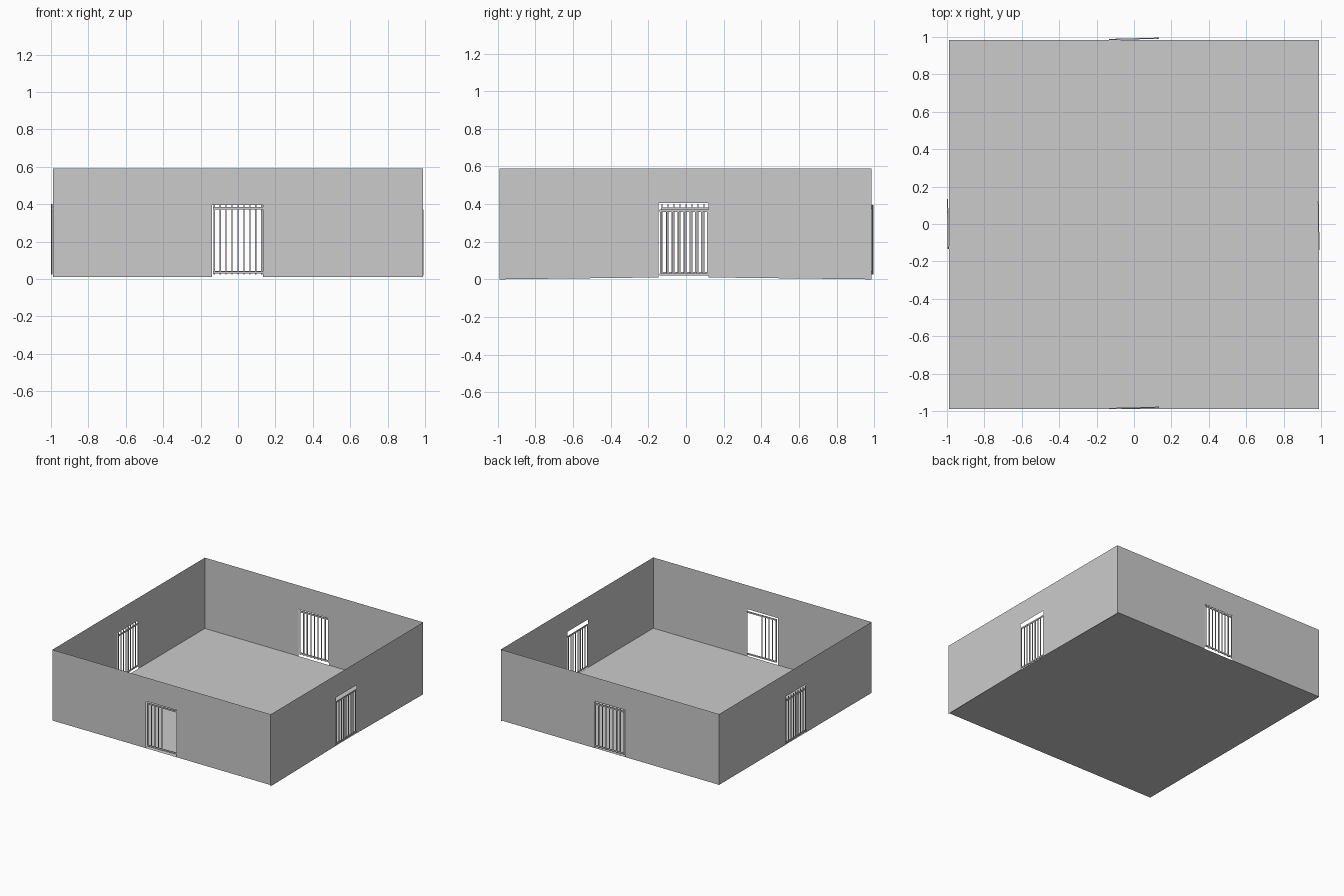
import bpy, bmesh, math
from mathutils import Matrix, Vector

if "Cube" in bpy.data.objects:
    bpy.data.objects.remove(bpy.data.objects["Cube"])

X0, X1, Y0, Y1 = -0.99, 0.99, -0.99, 0.985   # enclosure footprint
Z0, Z1 = 0.01, 0.59                          # floor level and wall top


def finish(bm, name):
    mesh = bpy.data.meshes.new(name)
    bm.to_mesh(mesh)
    bm.free()
    obj = bpy.data.objects.new(name, mesh)
    bpy.context.collection.objects.link(obj)
    return obj


def sheet(name, outline, place):
    # thin flat panel from an outline of (along, height)
    bm = bmesh.new()
    bm.faces.new([bm.verts.new(place(u, z)) for u, z in outline])
    return finish(bm, name)


def wall(name, a, b, lo, hi, top, foot, place):
    # wall with a doorway notched up from its foot
    sheet(name, [(a, foot), (lo, Z0), (lo, top), (hi, top), (hi, Z0),
                 (b, foot), (b, Z1), (a, Z1)], place)


def gate(name, center, angle, width, rails, bars, count, part=1.0):
    # two horizontal rails carrying evenly spaced upright bars
    bm = bmesh.new()
    turn = Matrix.Rotation(angle, 4, 'Z')

    def box(x, z, sx, sy, sz):
        m = Matrix.Translation(Vector(center)) @ turn @ Matrix.Translation((x, 0, z)) \
            @ Matrix.Diagonal((sx, sy, sz, 1))
        bmesh.ops.create_cube(bm, size=1, matrix=m)

    for z in rails:
        box(0, z, width, 0.006, 0.012)
    low, high = bars
    for i in range(count):
        x = -width / 2 + 0.005 + (width - 0.01) * part * i / (count - 1)
        box(x, (low + high) / 2, 0.007, 0.005, high - low)
    finish(bm, name)


# floor
sheet("floor", [(X0, Y0), (X1, Y0), (X1, Y1), (X0, Y1)],
      lambda u, v: (u, v, Z0))

# four walls with doorways
wall("front_wall", X0, X1, -0.14, 0.135, 0.395, Z0, lambda u, z: (u, Y0, z))
wall("back_wall", X0, X1, -0.14, 0.135, 0.395, Z0, lambda u, z: (u, Y1, z))
wall("left_wall", Y0, Y1, -0.145, 0.125, 0.405, Z0, lambda u, z: (X0, u, z))
wall("right_wall", Y0, Y1, -0.145, 0.12, 0.405, 0.0, lambda u, z: (X1, u, z))

# barred gates, each hung slightly askew in its doorway
skew = math.radians(1.5)
quarter = math.pi / 2
gate("front_gate", (0, -0.983, 0), skew, 0.265, (0.378, 0.035), (0.03, 0.385), 5, 0.5)
gate("back_gate", (0, 0.99, 0), skew, 0.265, (0.38, 0.037), (0.025, 0.395), 9)
gate("left_gate", (-0.995, 0, 0), quarter + skew / 2, 0.265, (0.375, 0.032), (0.025, 0.40), 9)
gate("right_gate", (0.987, -0.01, 0), quarter + skew / 2, 0.26, (0.365, 0.025), (0.02, 0.37), 9)
